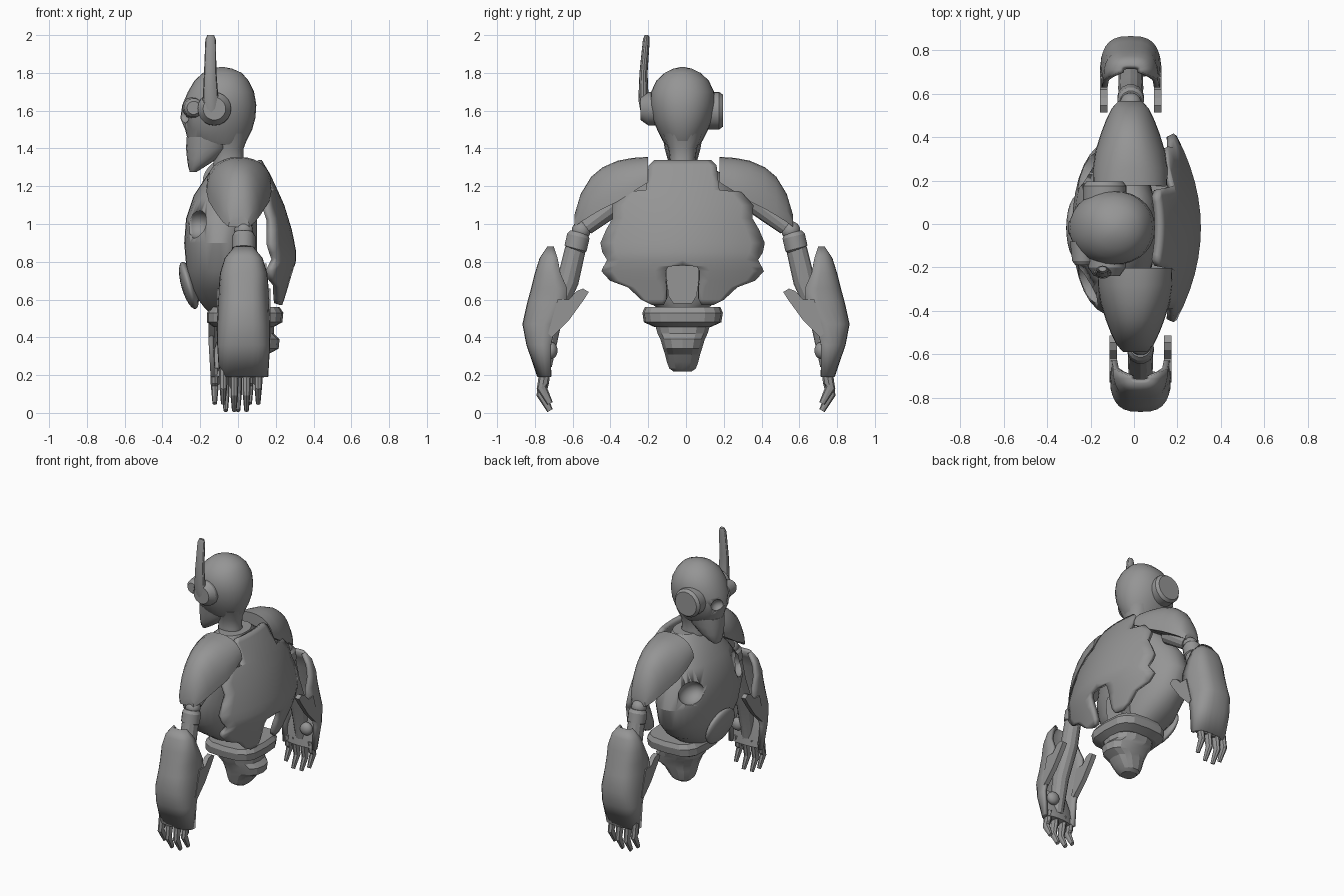
import bpy, bmesh, math
from mathutils import Vector

MID = -0.018                      # sideways centre of the body
grey = bpy.data.materials.new("warm_grey_metal")
grey.diffuse_color = (0.3, 0.3, 0.3, 1)


def finish(name, bm, angle=0.5):
    bmesh.ops.recalc_face_normals(bm, faces=bm.faces)
    me = bpy.data.meshes.new(name)
    bm.to_mesh(me)
    bm.free()
    ob = bpy.data.objects.new(name, me)
    bpy.context.collection.objects.link(ob)
    me.materials.append(grey)
    bpy.ops.object.select_all(action='DESELECT')
    bpy.context.view_layer.objects.active = ob
    ob.select_set(True)
    bpy.ops.object.shade_smooth_by_angle(angle=angle)
    return ob


def loft(name, rings, closed=True, caps=True, angle=0.5):
    bm = bmesh.new()
    vs = [[bm.verts.new(p) for p in r] for r in rings]
    n = len(rings[0])
    for a, b in zip(vs, vs[1:]):
        for i in range(n if closed else n - 1):
            j = (i + 1) % n
            bm.faces.new((a[i], a[j], b[j], b[i]))
    if caps:
        bm.faces.new(vs[0])
        bm.faces.new(vs[-1])
    return finish(name, bm, angle)


def spow(v, e):
    return math.copysign(abs(v) ** e, v)


def stack(name, rows, y=MID, n=24, e=0.9, angle=0.5):
    """Loft of rounded sections: (height, front x, back x, half width)."""
    rings = []
    for z, f, b, w in rows:
        ring = []
        for i in range(n):
            t = 2 * math.pi * i / n
            ring.append(((f + b) / 2 + (b - f) / 2 * spow(math.cos(t), e),
                         y + w * spow(math.sin(t), e), z))
        rings.append(ring)
    return loft(name, rings, angle=angle)


def tube(name, pts, radii, n=12, squash=1.0):
    """Tapered tube along a path."""
    pts = [Vector(p) for p in pts]
    rings = []
    for k, p in enumerate(pts):
        d = (pts[min(k + 1, len(pts) - 1)] - pts[max(k - 1, 0)]).normalized()
        u = Vector((1, 0, 0))
        u = (u - d * u.dot(d)).normalized()
        v = d.cross(u)
        rings.append([p + radii[k] * (u * math.cos(2 * math.pi * i / n)
                      + v * squash * math.sin(2 * math.pi * i / n)) for i in range(n)])
    return loft(name, rings)


def ball(name, loc, scale, tilt=0.0):
    bm = bmesh.new()
    bmesh.ops.create_uvsphere(bm, u_segments=20, v_segments=12, radius=1)
    ob = finish(name, bm)
    ob.location, ob.scale, ob.rotation_euler = loc, scale, (0, tilt, 0)
    return ob


def carve(ob, cutter):
    m = ob.modifiers.new("carve", 'BOOLEAN')
    m.operation, m.object, m.solver = 'DIFFERENCE', cutter, 'EXACT'
    cutter.hide_render = True
    cutter.hide_set(True)


# Head: skull, jaw and neck
skull = stack("skull", [
    (1.42, -0.22, 0.03, 0.09), (1.44, -0.265, 0.045, 0.105), (1.50, -0.28, 0.075, 0.135),
    (1.56, -0.305, 0.092, 0.16), (1.63, -0.295, 0.097, 0.172), (1.70, -0.265, 0.085, 0.167),
    (1.76, -0.23, 0.055, 0.138), (1.80, -0.185, 0.02, 0.095), (1.822, -0.14, -0.03, 0.05),
    (1.83, -0.10, -0.07, 0.015)], n=28, e=0.95)
stack("jaw", [(1.275, -0.255, -0.22, 0.035), (1.30, -0.263, -0.18, 0.06),
              (1.345, -0.27, -0.11, 0.08), (1.40, -0.275, -0.05, 0.095),
              (1.46, -0.272, -0.03, 0.105)], n=16)
stack("neck", [(1.22, -0.13, 0.05, 0.08), (1.34, -0.13, 0.03, 0.068),
               (1.40, -0.12, 0.03, 0.075), (1.48, -0.14, 0.06, 0.11)], n=16)
for s in (-1, 1):
    carve(skull, ball("eye_socket_cutter", (-0.30, MID + s * 0.075, 1.575), (0.05, 0.05, 0.045)))

# Ear discs, side lens and antenna
tube("left_ear_disc", [(-0.135, 0.10, 1.60), (-0.135, 0.175, 1.60), (-0.135, 0.195, 1.60)],
     [0.10, 0.10, 0.085], 20)
tube("right_ear_disc", [(-0.125, -0.13, 1.61), (-0.125, -0.20, 1.61), (-0.125, -0.24, 1.61)],
     [0.09, 0.088, 0.06], 20)
tube("side_lens", [(-0.235, -0.08, 1.615), (-0.235, -0.17, 1.615), (-0.235, -0.19, 1.615)],
     [0.06, 0.05, 0.035], 14)
tube("antenna", [(-0.14, -0.21, 1.57), (-0.145, -0.225, 1.66), (-0.147, -0.225, 1.80),
                 (-0.145, -0.21, 1.975), (-0.145, -0.207, 2.0)],
     [0.04, 0.042, 0.033, 0.028, 0.018], 12, 0.65)

# Chest with side vents and a belly plate
chest = stack("chest", [
    (0.53, -0.15, 0.05, 0.09), (0.56, -0.18, 0.07, 0.14), (0.65, -0.25, 0.09, 0.27),
    (0.75, -0.272, 0.10, 0.36), (0.90, -0.285, 0.10, 0.405), (1.03, -0.275, 0.10, 0.37),
    (1.15, -0.235, 0.11, 0.29), (1.27, -0.155, 0.10, 0.20), (1.32, -0.10, 0.08, 0.13)],
    n=32, e=0.95)
for s in (-1, 1):
    carve(chest, ball("vent_cutter", (-0.22, MID + s * 0.27, 1.00), (0.08, 0.10, 0.075)))
ball("belly_plate", (-0.26, MID, 0.675), (0.04, 0.15, 0.13), -0.28)

# Back plate: half-width outline by height, notched at the bottom centre
outline = [(1.34, 0.15, 0), (1.31, 0.18, 0), (1.26, 0.185, 0), (1.18, 0.195, 0), (1.17, 0.31, 0),
           (1.10, 0.375, 0), (1.03, 0.37, 0), (0.97, 0.405, 0), (0.90, 0.435, 0), (0.85, 0.425, 0),
           (0.81, 0.40, 0), (0.78, 0.415, 0), (0.775, 0.42, 0.075), (0.75, 0.43, 0.09),
           (0.70, 0.385, 0.09), (0.665, 0.29, 0.085), (0.60, 0.22, 0.085), (0.57, 0.16, 0.10)]
ridge = [(0.57, 0.24), (0.75, 0.295), (0.83, 0.312), (0.96, 0.288), (1.10, 0.245), (1.25, 0.178),
         (1.34, 0.125)]


def ridge_x(z):
    for (z0, x0), (z1, x1) in zip(ridge, ridge[1:]):
        if z <= z1:
            return x0 + (x1 - x0) * (z - z0) / (z1 - z0)
    return ridge[-1][1]


bm = bmesh.new()
for s in (-1, 1):
    rows = []
    for z, w, inner in outline:
        ys = [inner + (w - inner) * k / 6 for k in range(7)]
        rows.append([bm.verts.new((ridge_x(z) - 0.62 * y * y, MID + s * y, z)) for y in ys])
    for a, b in zip(rows, rows[1:]):
        for i in range(6):
            bm.faces.new((a[i], a[i + 1], b[i + 1], b[i]))
bmesh.ops.remove_doubles(bm, verts=bm.verts, dist=0.0005)
plate = finish("back_plate", bm)
if sum(p.normal.x for p in plate.data.polygons) < 0:
    plate.data.flip_normals()
solid = plate.modifiers.new("thickness", 'SOLIDIFY')
solid.thickness, solid.offset = 0.035, -1

# Spine cover behind the notch
loft("spine_cover", [[(x, MID + y, z) for y, z in
     [(-0.09, 0.76), (-0.07, 0.79), (0.07, 0.79), (0.09, 0.76), (0.075, 0.62), (0.05, 0.58),
      (-0.05, 0.58), (-0.075, 0.62)]] for x in (0.06, 0.15)], angle=0.3)

# Waist belt and pelvis
stack("belt", [(0.455, -0.13, 0.19, 0.15), (0.48, -0.165, 0.235, 0.205), (0.53, -0.165, 0.24, 0.213),
               (0.56, -0.14, 0.22, 0.20)], n=16, e=0.6, angle=0.3)
stack("pelvis", [(0.22, -0.02, 0.08, 0.05), (0.235, -0.035, 0.10, 0.072), (0.27, -0.05, 0.13, 0.085),
                 (0.31, -0.06, 0.16, 0.095), (0.34, -0.07, 0.215, 0.105), (0.39, -0.09, 0.22, 0.12),
                 (0.42, -0.11, 0.19, 0.135), (0.47, -0.12, 0.19, 0.15)], n=14, e=0.8, angle=0.3)


def arm(side, s, c):
    # Shoulder pad: arched sections tapering outwards
    rings = []
    for y, top, w, low in [(0.19, 1.355, 0.17, 1.22), (0.27, 1.35, 0.172, 1.17),
                           (0.35, 1.335, 0.16, 1.12), (0.43, 1.30, 0.135, 1.08),
                           (0.49, 1.25, 0.112, 1.045), (0.545, 1.16, 0.085, 1.01),
                           (0.578, 1.05, 0.055, 0.985)]:
        rings.append([(c * 0.5 - 0.01 + w * spow(math.cos(math.pi * i / 14), 0.9), s * y - 0.012,
                       low + (top - low) * math.sin(math.pi * i / 14)) for i in range(15)])
    loft(side + "_shoulder_pad", rings)
    # Upper arm, elbow and inner forearm
    tube(side + "_upper_arm", [(c, s * 0.34, 1.13), (c, s * 0.53, 0.985)], [0.06, 0.045])
    ball(side + "_elbow", (c, s * 0.555, 0.965), (0.05, 0.05, 0.05))
    tube(side + "_elbow_collar", [(c, s * 0.565, 0.955), (c, s * 0.57, 0.935), (c, s * 0.585, 0.87),
                                  (c, s * 0.59, 0.86)], [0.05, 0.062, 0.062, 0.05], 14)
    tube(side + "_inner_forearm", [(c, s * 0.585, 0.87), (c, s * 0.625, 0.70), (c, s * 0.71, 0.50),
                                   (c, s * 0.755, 0.25)], [0.055, 0.058, 0.055, 0.045])
    # Forearm shell, open towards the body
    rings = []
    for z, out, edge, w in [(0.88, 0.735, 0.70, 0.05), (0.82, 0.775, 0.68, 0.10),
                            (0.74, 0.80, 0.665, 0.125), (0.66, 0.82, 0.63, 0.132),
                            (0.58, 0.842, 0.63, 0.136), (0.47, 0.866, 0.69, 0.14),
                            (0.36, 0.845, 0.715, 0.14), (0.19, 0.787, 0.715, 0.13)]:
        rings.append([(c + w * spow(math.cos(math.pi * i / 14), 0.7),
                       s * (edge + (out - edge) * math.sin(math.pi * i / 14) ** 0.7), z)
                      for i in range(15)])
    shell = loft(side + "_forearm_shell", rings, closed=False, caps=False)
    if sum(p.normal.y * s for p in shell.data.polygons) < 0:
        shell.data.flip_normals()
    m = shell.modifiers.new("thickness", 'SOLIDIFY')
    m.thickness, m.offset = 0.025, -1
    # Palm and thumb stub
    tube(side + "_palm", [(c, s * 0.742, 0.19), (c, s * 0.758, 0.30), (c, s * 0.77, 0.40)],
         [0.115, 0.12, 0.09], 14, 0.28)
    ball(side + "_thumb_stub", (c + 0.06, s * 0.715, 0.33), (0.045, 0.035, 0.045))
    # Pair of side fins reaching inwards
    fin = [(0.515, 0.64), (0.545, 0.658), (0.58, 0.645), (0.62, 0.60), (0.68, 0.60),
           (0.73, 0.42), (0.71, 0.40), (0.62, 0.49), (0.54, 0.60)]
    for k, name in ((-1, "_front_fin"), (1, "_rear_fin")):
        loft(side + name, [[(c + k * (0.128 + d), s * y, z) for y, z in fin]
                           for d in (-0.02, 0.014)], angle=0.3)
    # Four curled fingers
    for i, (x, tip) in enumerate([(-0.108, 0.05), (-0.05, 0.012), (0.015, 0.012), (0.077, 0.05)]):
        tube(f"{side}_finger_{i + 1}", [(c + x, s * 0.745, 0.24), (c + x, s * 0.755, 0.16),
             (c + x, s * 0.765, tip + 0.085), (c + x, s * 0.72, tip)],
             [0.022, 0.022, 0.02, 0.012], 8, 1.35)


arm("left", 1, -0.015)
arm("right", -1, 0.03)
